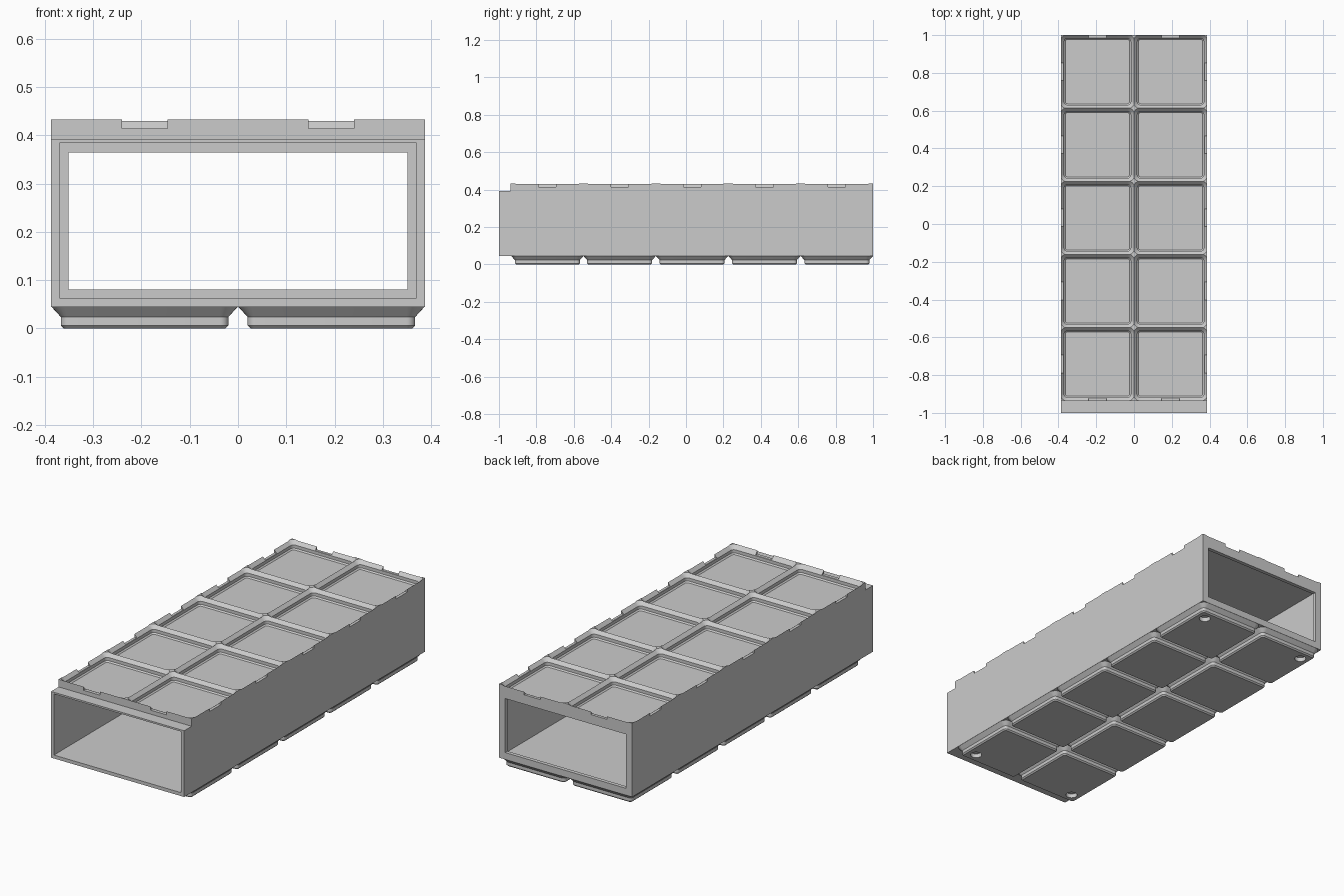
import bpy, bmesh, math

old = bpy.data.objects.get("Cube")
if old:
    bpy.data.objects.remove(old, do_unlink=True)

PITCH = 0.387                  # size of one grid cell
HALF_X = PITCH                 # two cells wide
Y0 = 1 - 5 * PITCH             # start of the gridded length
FLOOR, DECK, RIM = 0.045, 0.39, 0.433

grey = bpy.data.materials.new("plain_grey")
grey.use_nodes = True
COLOUR = (0.6, 0.6, 0.6, 1)
grey.diffuse_color = COLOUR
grey.node_tree.nodes["Principled BSDF"].inputs["Base Color"].default_value = COLOUR

CELLS = [((i - 0.5) * PITCH, Y0 + (j + 0.5) * PITCH) for i in range(2) for j in range(5)]


def finish(name, bm):
    bmesh.ops.recalc_face_normals(bm, faces=bm.faces)
    mesh = bpy.data.meshes.new(name)
    bm.to_mesh(mesh)
    bm.free()
    mesh.materials.append(grey)
    obj = bpy.data.objects.new(name, mesh)
    bpy.context.collection.objects.link(obj)
    return obj


def add_box(bm, x0, x1, y0, y1, z0, z1):
    verts = bmesh.ops.create_cube(bm, size=1)["verts"]
    for v in verts:
        v.co = (x1 if v.co.x > 0 else x0, y1 if v.co.y > 0 else y0, z1 if v.co.z > 0 else z0)


def box(name, *bounds):
    bm = bmesh.new()
    add_box(bm, *bounds)
    return finish(name, bm)


def add_rounded_loft(bm, cx, cy, profile, steps=6):
    """Stack rounded squares given as (half width, corner radius, height)."""
    rings = []
    for half, radius, z in profile:
        ring = []
        for q in range(4):
            mid = math.pi / 4 + q * math.pi / 2
            ox = math.copysign(half - radius, math.cos(mid))
            oy = math.copysign(half - radius, math.sin(mid))
            for s in range(steps + 1):
                a = (q + s / steps) * math.pi / 2
                ring.append(bm.verts.new((cx + ox + radius * math.cos(a),
                                          cy + oy + radius * math.sin(a), z)))
        rings.append(ring)
    for low, high in zip(rings, rings[1:]):
        for k in range(len(low)):
            n = (k + 1) % len(low)
            bm.faces.new((low[k], low[n], high[n], high[k]))
    bm.faces.new(rings[0])
    bm.faces.new(rings[-1])


def combine(target, tool, operation="DIFFERENCE"):
    mod = target.modifiers.new("cut", "BOOLEAN")
    mod.operation, mod.solver, mod.object = operation, "EXACT", tool
    bpy.context.view_layer.objects.active = target
    bpy.ops.object.modifier_apply(modifier=mod.name)
    bpy.data.objects.remove(tool, do_unlink=True)


def smooth(obj):
    bpy.ops.object.select_all(action="DESELECT")
    obj.select_set(True)
    bpy.context.view_layer.objects.active = obj
    bpy.ops.object.shade_smooth_by_angle(angle=math.radians(25))


# Sleeve: stepped side outline swept across the width
bm = bmesh.new()
outline = [(-1, FLOOR), (1, FLOOR), (1, RIM), (Y0 - 0.003, RIM), (Y0 - 0.003, DECK + 0.003),
           (-1, DECK + 0.003)]
face = bm.faces.new([bm.verts.new((-HALF_X, y, z)) for y, z in outline])
swept = bmesh.ops.extrude_face_region(bm, geom=[face])["geom"]
bmesh.ops.translate(bm, vec=(2 * HALF_X, 0, 0),
                    verts=[g for g in swept if isinstance(g, bmesh.types.BMVert)])
sleeve = finish("sleeve_body", bm)

# Drawer cavity, with a narrower opening through the back lip
combine(sleeve, box("cavity", -0.37, 0.37, -1.1, 0.98, 0.063, 0.384))
combine(sleeve, box("back_opening", -0.351, 0.351, 0.9, 1.1, 0.081, 0.365))

# Tapered stacking pockets in the top
pocket = [(0.170, 0.012, DECK), (0.1767, 0.019, DECK + 0.0065),
          (0.1767, 0.019, DECK + 0.023), (0.1965, 0.038, RIM), (0.1965, 0.038, RIM + 0.02)]
for cx, cy in CELLS:
    bm = bmesh.new()
    add_rounded_loft(bm, cx, cy, pocket)
    combine(sleeve, finish("pocket", bm))

# Notches through the outer rim, one per cell side
bm = bmesh.new()
W, D, NZ = 0.047, 0.015, 0.414
for side in (-1, 1):
    edge = side * HALF_X
    for j in range(5):
        cy = Y0 + (j + 0.5) * PITCH
        add_box(bm, edge - D, edge + D, cy - W, cy + W, NZ, RIM + 0.05)
    for end in (Y0, 1):
        cx = side * PITCH / 2
        add_box(bm, cx - W, cx + W, end - D, end + D, NZ, RIM + 0.05)
combine(sleeve, finish("notches", bm))
smooth(sleeve)

# Tapered feet under every cell
foot = [(0.167, 0.011, 0), (0.1737, 0.018, 0.0065), (0.1737, 0.018, 0.024),
        (0.193, 0.037, FLOOR)]
bm = bmesh.new()
for cx, cy in CELLS:
    add_rounded_loft(bm, cx, cy, foot)
feet = finish("stacking_feet", bm)

# Round magnet holes in the four outermost foot corners
bm = bmesh.new()
INSET = 0.074
for x in (-HALF_X + INSET, HALF_X - INSET):
    for y in (Y0 + INSET, 1 - INSET):
        made = bmesh.ops.create_cone(bm, cap_ends=True, segments=32, radius1=0.028,
                                     radius2=0.028, depth=0.044)["verts"]
        bmesh.ops.translate(bm, vec=(x, y, 0), verts=made)
combine(feet, finish("magnet_holes", bm))
smooth(feet)
